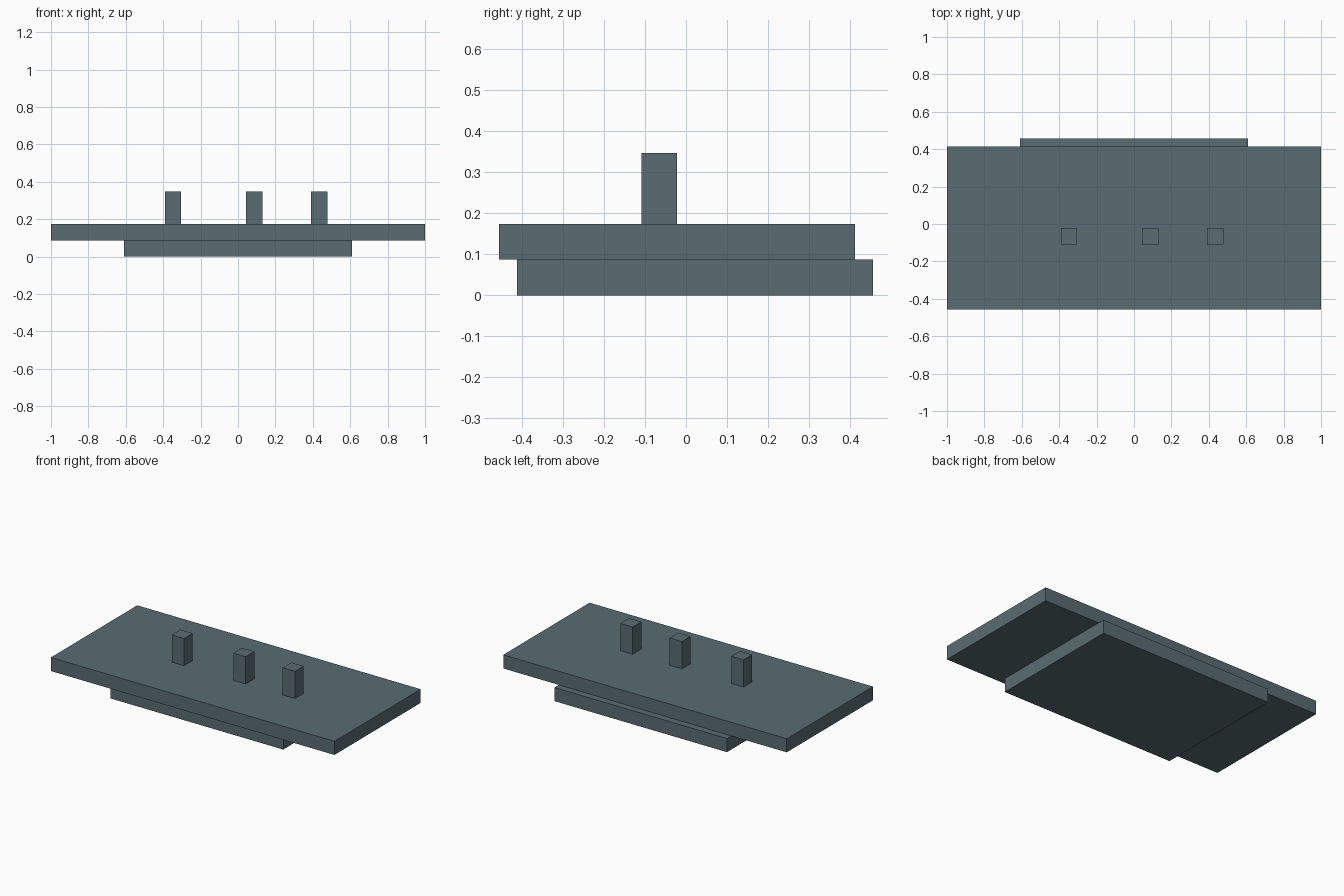
import bpy
import bmesh
from mathutils import Vector

if "Cube" in bpy.data.objects:
    bpy.data.objects.remove(bpy.data.objects["Cube"], do_unlink=True)

U = 2 / 23  # one grid module; the deck is 23 modules wide

slate = bpy.data.materials.new("slate_grey")
slate.use_nodes = True
colour = (0.10, 0.15, 0.165, 1)
slate.diffuse_color = colour
slate.node_tree.nodes["Principled BSDF"].inputs["Base Color"].default_value = colour


def box(name, corner, size):
    """Box from its low corner and its size, both in modules."""
    bm = bmesh.new()
    bmesh.ops.create_cube(bm, size=1)
    for v in bm.verts:
        offset = v.co + Vector((0.5, 0.5, 0.5))
        v.co = (Vector(corner) + offset * Vector(size)) * U
    mesh = bpy.data.meshes.new(name)
    bm.to_mesh(mesh)
    bm.free()
    mesh.materials.append(slate)
    obj = bpy.data.objects.new(name, mesh)
    bpy.context.collection.objects.link(obj)
    return obj


# Lower plinth, set half a module towards the back
box("base_plinth", (-7, -4.75, 0), (14, 10, 1))

# Wide deck slab
box("deck_slab", (-11.5, -5.25, 1), (23, 10, 1))

# Three square posts in a row on the deck
for side, x in (("right", -4.5), ("middle", 0.5), ("left", 4.5)):
    box(f"{side}_post", (x, -1.25, 2), (1, 1, 2))
